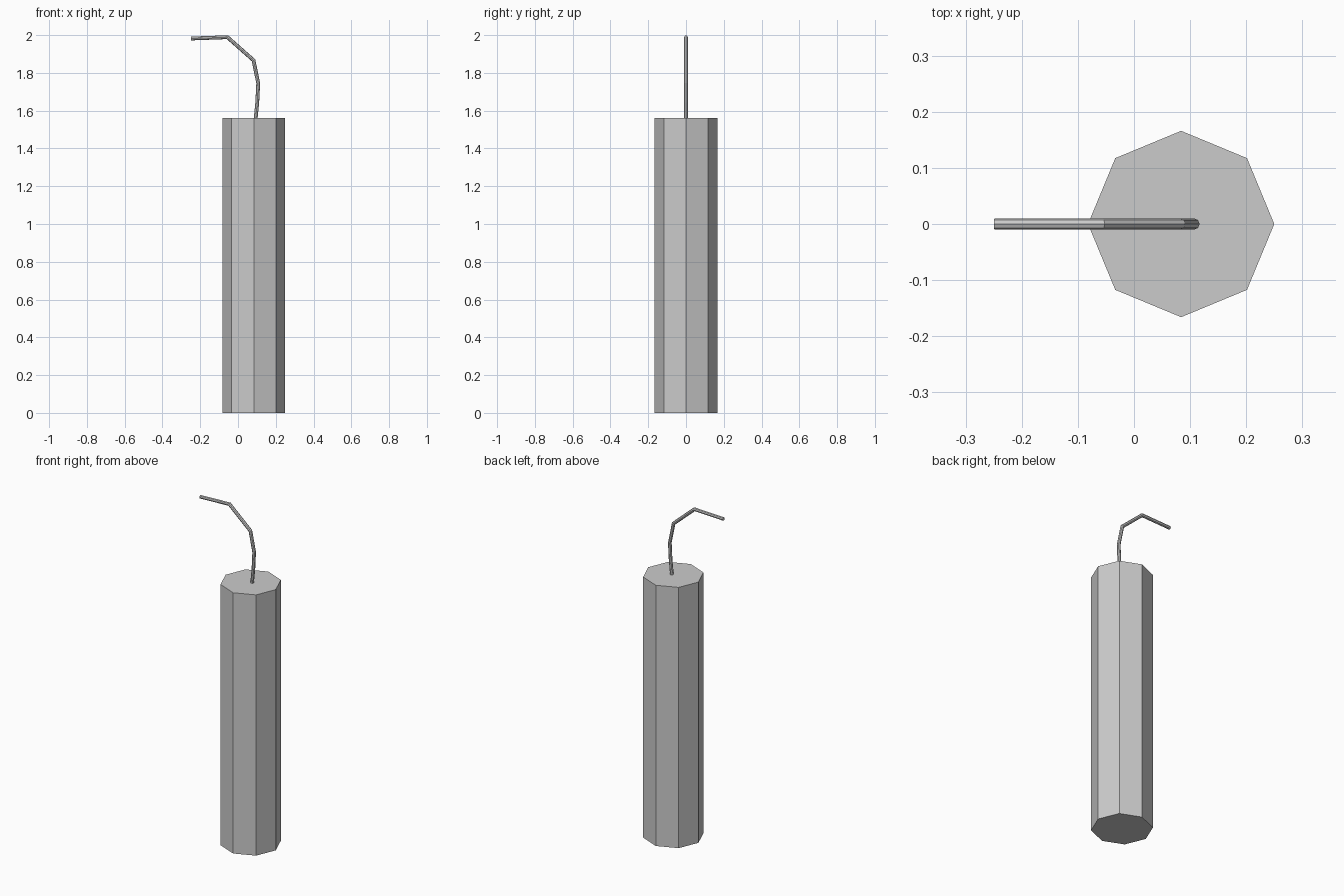
import bpy, bmesh, math
from mathutils import Vector

if "Cube" in bpy.data.objects:
    bpy.data.objects.remove(bpy.data.objects["Cube"])


def sweep(name, path, radii, sides):
    """Sweep a regular polygon along a path in the XZ plane, with mitred bends."""
    pts = [Vector((x, 0, z)) for x, z in path]
    bm = bmesh.new()
    rings = []
    for i, p in enumerate(pts):
        d0 = (p - pts[max(i - 1, 0)]).normalized() if i else (pts[1] - p).normalized()
        d1 = (pts[i + 1] - p).normalized() if i < len(pts) - 1 else d0
        tangent = (d0 + d1).normalized()
        side = Vector((tangent.z, 0, -tangent.x)) / max(tangent.dot(d0), 0.5)
        ring = []
        for k in range(sides):
            a = 2 * math.pi * k / sides
            offset = side * math.cos(a) + Vector((0, 1, 0)) * math.sin(a)
            ring.append(bm.verts.new(p + offset * radii))
        rings.append(ring)
    for a, b in zip(rings, rings[1:]):
        for k in range(sides):
            n = (k + 1) % sides
            bm.faces.new((a[k], a[n], b[n], b[k]))
    bm.faces.new(rings[0])
    bm.faces.new(rings[-1])
    bmesh.ops.recalc_face_normals(bm, faces=bm.faces)
    mesh = bpy.data.meshes.new(name)
    bm.to_mesh(mesh)
    bm.free()
    obj = bpy.data.objects.new(name, mesh)
    bpy.context.collection.objects.link(obj)
    return obj


# Octagonal stick
sweep("stick_body", [(0.084, 0), (0.084, 1.56)], 0.166, 8)

# Bent fuse
fuse_path = [(0.093, 1.555), (0.102, 1.645), (0.107, 1.745), (0.082, 1.867),
             (-0.056, 1.989), (-0.249, 1.982)]
sweep("fuse", fuse_path, 0.01, 8)
